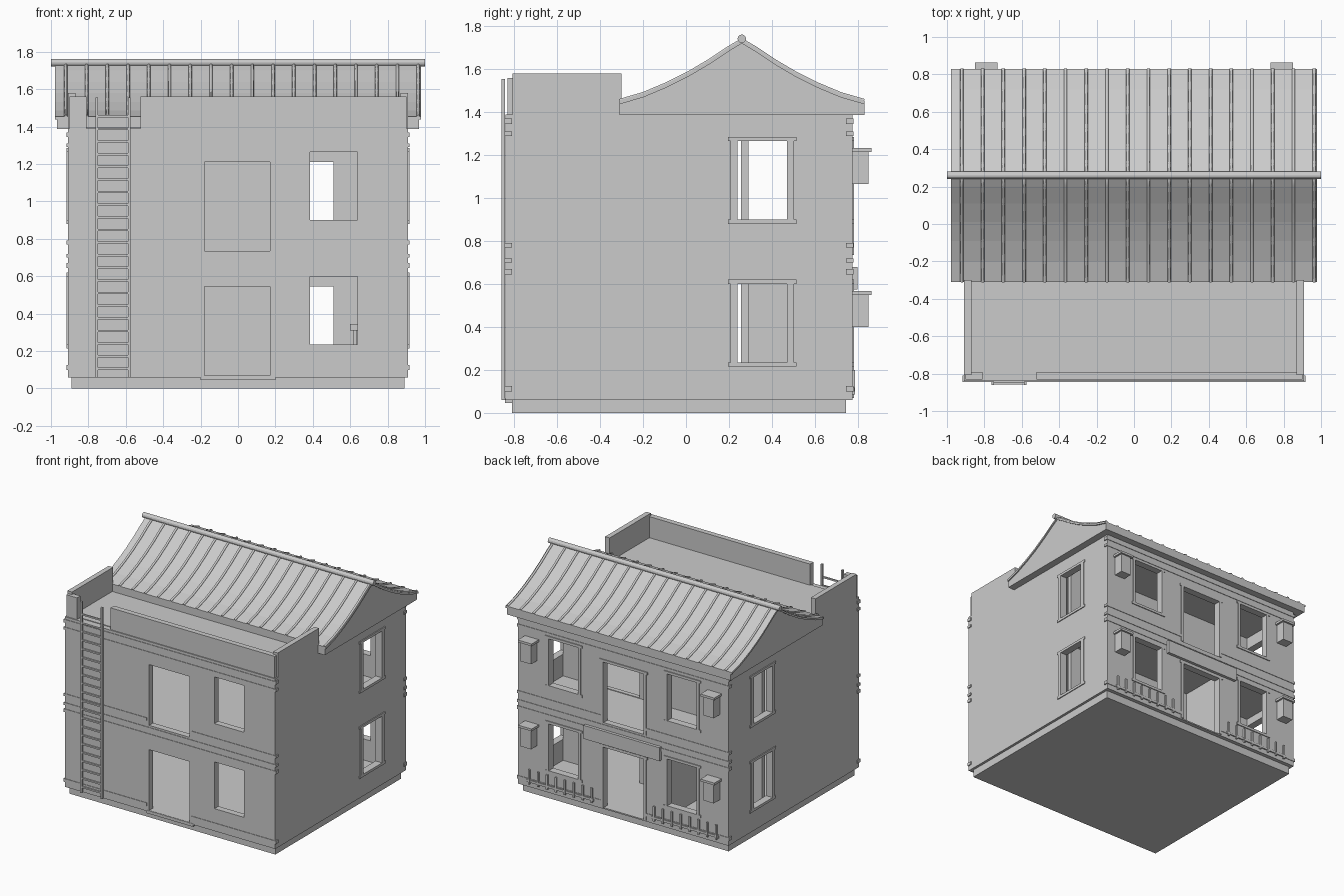
import bpy, bmesh, math
from mathutils import Vector

old = bpy.data.objects.get("Cube")
if old:
    bpy.data.objects.remove(old, do_unlink=True)

grey = bpy.data.materials.new("plain grey")
grey.use_nodes = True
grey.diffuse_color = (0.6, 0.6, 0.6, 1)
grey.node_tree.nodes["Principled BSDF"].inputs["Base Color"].default_value = (0.6, 0.6, 0.6, 1)


def finish(name, bm, smooth=False):
    bmesh.ops.recalc_face_normals(bm, faces=bm.faces)
    mesh = bpy.data.meshes.new(name)
    for f in bm.faces:
        f.smooth = smooth
    bm.to_mesh(mesh)
    bm.free()
    mesh.materials.append(grey)
    obj = bpy.data.objects.new(name, mesh)
    bpy.context.scene.collection.objects.link(obj)
    return obj


def boxes(name, *spans):
    """One object made of boxes, each given as x0, x1, y0, y1, z0, z1."""
    bm = bmesh.new()
    for x0, x1, y0, y1, z0, z1 in spans:
        verts = bmesh.ops.create_cube(bm, size=1)["verts"]
        for v in verts:
            v.co = Vector(((x0 + x1) / 2 + v.co.x * (x1 - x0),
                           (y0 + y1) / 2 + v.co.y * (y1 - y0),
                           (z0 + z1) / 2 + v.co.z * (z1 - z0)))
    return finish(name, bm)


def wall(name, axis, depth, thick, u_span, z_span, holes):
    """Upright slab with rectangular holes; axis is the direction it faces."""
    def place(u, z):
        return (u, depth, z) if axis == "y" else (depth, u, z)
    us = sorted(set(u_span) | {e for h in holes for e in h[:2]})
    zs = sorted(set(z_span) | {e for h in holes for e in h[2:]})
    bm = bmesh.new()
    for u0, u1 in zip(us, us[1:]):
        for z0, z1 in zip(zs, zs[1:]):
            cu, cz = (u0 + u1) / 2, (z0 + z1) / 2
            if any(h[0] < cu < h[1] and h[2] < cz < h[3] for h in holes):
                continue
            corners = [(u0, z0), (u1, z0), (u1, z1), (u0, z1)]
            bm.faces.new([bm.verts.new(place(*c)) for c in corners])
    bmesh.ops.remove_doubles(bm, verts=bm.verts, dist=0.0001)
    made = bmesh.ops.extrude_face_region(bm, geom=bm.faces[:])["geom"]
    shift = Vector((0, thick, 0)) if axis == "y" else Vector((thick, 0, 0))
    moved = [g for g in made if isinstance(g, bmesh.types.BMVert)]
    bmesh.ops.translate(bm, verts=moved, vec=shift)
    return finish(name, bm)


def prism(name, outline, x0, x1):
    """Side outline of (y, z) points swept along x."""
    bm = bmesh.new()
    face = bm.faces.new([bm.verts.new((x0, y, z)) for y, z in outline])
    made = bmesh.ops.extrude_face_region(bm, geom=[face])["geom"]
    moved = [g for g in made if isinstance(g, bmesh.types.BMVert)]
    bmesh.ops.translate(bm, verts=moved, vec=(x1 - x0, 0, 0))
    return finish(name, bm)


# Main measures
W, FRONT, BACK, TOP = 0.91, -0.84, 0.775, 1.39
T = 0.05
levels = [(0.235, 0.60), (0.90, 1.265)]
door_levels = [(0.07, 0.545), (0.735, 1.21)]
windows = [(0.385, 0.64, *z) for z in levels]
doors = [(-0.18, 0.17, *z) for z in door_levels]
mirrored = [(-b, -a, c, d) for a, b, c, d in windows]
side_windows = [(0.24, 0.47, *z) for z in levels]

# Base, floors and deck
boxes("base", (-0.89, 0.89, -0.81, 0.745, 0, 0.06))
inner = (-W + 0.04, W - 0.04, FRONT + 0.04, BACK - 0.04)
boxes("ground_floor", (*inner, 0.055, 0.07))
boxes("upper_floor", (*inner, 0.66, 0.73))
boxes("terrace_deck", (*inner, 1.36, 1.395))
boxes("front_doorstep", (-0.2, 0.2, FRONT - 0.003, -0.8, 0.045, 0.068))

# Outer walls
wall("front_wall", "y", FRONT, T, (-W, W), (0.06, TOP), doors + windows)
wall("back_wall", "y", BACK - T, T, (-W, W), (0.06, TOP), doors + windows + mirrored)
for side, name in ((1, "left_wall"), (-1, "right_wall")):
    wall(name, "x", side * W, -side * T, (FRONT + T, BACK - T), (0.06, TOP), side_windows)

# Inner walls
inner_doors = [(0.2, 0.51, *z) for z in door_levels]
wall("partition_wall", "y", 0.255, 0.035, (-W + T, W - T), (0.07, 1.36), inner_doors)
boxes("cross_wall", (-0.3, -0.27, 0.29, BACK - T, 0.07, 0.66))
boxes("inner_post", (0.615, 0.635, 0.1, 0.13, 0.07, 0.31), (0.6, 0.64, 0.09, 0.14, 0.31, 0.345))

# String courses on front and back, wrapping the corners and stopping at doors
courses = [(1.345, 1.37), (1.29, 1.31), (0.77, 0.79), (0.70, 0.72), (0.645, 0.67), (0.1, 0.125)]
for name, y0, y1 in (("front_courses", FRONT - 0.004, -0.81), ("back_courses", 0.745, BACK + 0.004)):
    strips = []
    for z0, z1 in courses:
        cut = any(a < z0 < b for a, b in door_levels)
        face = (y0, FRONT + 0.01) if y0 < 0 else (BACK - 0.01, y1)
        runs = [(-W, -0.2), (0.19, W)] if cut else [(-W, W)]
        strips += [(a, b, *face, z0, z1) for a, b in runs]
        strips += [(-W - 0.008, -W + 0.01, y0, y1, z0, z1), (W - 0.01, W + 0.008, y0, y1, z0, z1)]
    boxes(name, *strips)


# Flat trim around openings
def trim(name, axis, face, out, hole, wide):
    a, b, z0, z1 = hole
    d0, d1 = sorted((face - out * 0.03, face + out * 0.007))
    parts = [(a - wide, a, z0, z1), (b, b + wide, z0, z1),
             (a - wide - 0.012, b + wide + 0.012, z1, z1 + 0.02)]
    if z0 > 0.2 and hole not in doors:
        parts.append((a - wide - 0.012, b + wide + 0.012, z0 - 0.02, z0))
    if axis == "y":
        boxes(name, *[(p, q, d0, d1, r, s) for p, q, r, s in parts])
    else:
        boxes(name, *[(d0, d1, p, q, r, s) for p, q, r, s in parts])


for hole in doors + windows + mirrored:
    trim("back_trim", "y", BACK, 1, hole, 0.02)
for hole in side_windows:
    trim("left_window_trim", "x", W, 1, hole, 0.032)
    trim("right_window_trim", "x", -W, -1, hole, 0.032)

# Terrace parapet, open where the ladder arrives
for side, name in ((1, "left_parapet"), (-1, "right_parapet")):
    x0, x1 = sorted((side * 0.87, side * W))
    boxes(name, (x0, x1, -0.808, -0.30, 1.38, 1.58))
boxes("front_parapet", (-0.52, 0.9, -0.832, -0.79, 1.38, 1.56), (-0.9, -0.81, -0.832, -0.79, 1.38, 1.56))

# Curved roof: solid gable, thin covering, ribs and ridge pole
half = [(0, 1.728), (0.06, 1.692), (0.15, 1.632), (0.25, 1.573), (0.35, 1.523), (0.46, 1.477), (0.57, 1.445)]
ridge_y = 0.26
curve = [(ridge_y - d, z) for d, z in reversed(half)] + [(ridge_y + d, z) for d, z in half[1:]]
inset = [(y, z - 0.008) for y, z in curve]
prism("roof_gable", [(-0.31, 1.388)] + inset + [(0.83, 1.388)], -0.968, 0.968)
prism("roof_covering", [(y, z + 0.008) for y, z in curve] + inset[::-1], -0.978, 0.978)
ribs = bpy.data.curves.new("roof_ribs", "CURVE")
ribs.dimensions = "3D"
ribs.bevel_depth = 0.009
ribs.bevel_resolution = 1
ribs.use_fill_caps = True
for i in range(18):
    line = ribs.splines.new("POLY")
    line.points.add(len(curve) - 1)
    for p, (y, z) in zip(line.points, curve):
        p.co = (-0.92 + i * 0.1108, y, z + 0.009, 1)
ribs.materials.append(grey)
bpy.context.scene.collection.objects.link(bpy.data.objects.new("roof_ribs", ribs))
bm = bmesh.new()
bmesh.ops.create_cone(bm, cap_ends=True, segments=12, radius1=0.02, radius2=0.02, depth=2)
for v in bm.verts:
    v.co = Vector((v.co.z, v.co.x + ridge_y, v.co.y + 1.742))
finish("ridge_pole", bm)

# Ladder on the front
rails = [(x, x + 0.014, -0.86, -0.843, 0.06, 1.555) for x in (-0.763, -0.588)]
rungs = [(-0.76, -0.58, -0.857, -0.846, z - 0.006, z + 0.006)
         for z in [0.105 + i * 0.0675 for i in range(21)]]
boxes("ladder", *rails, *rungs)

# Lanterns, signboard and low fences on the back
for x in (-0.79, 0.79):
    for z in (0.40, 1.065):
        boxes("lantern",
              (x - 0.045, x + 0.045, BACK, 0.85, z, z + 0.152),
              (x - 0.06, x + 0.06, BACK, 0.864, z + 0.15, z + 0.168))
boxes("back_signboard", (-0.33, 0.33, BACK - 0.01, 0.798, 0.575, 0.68))
for side, name in ((1, "left_fence"), (-1, "right_fence")):
    posts = [(side * x - 0.007, side * x + 0.007, BACK - 0.005, BACK + 0.012, 0.085, 0.2)
             for x in [0.27 + i * 0.077 for i in range(8)]]
    a, b = sorted((side * 0.25, side * 0.83))
    boxes(name, *posts, (a, b, BACK - 0.005, BACK + 0.009, 0.1, 0.118))
